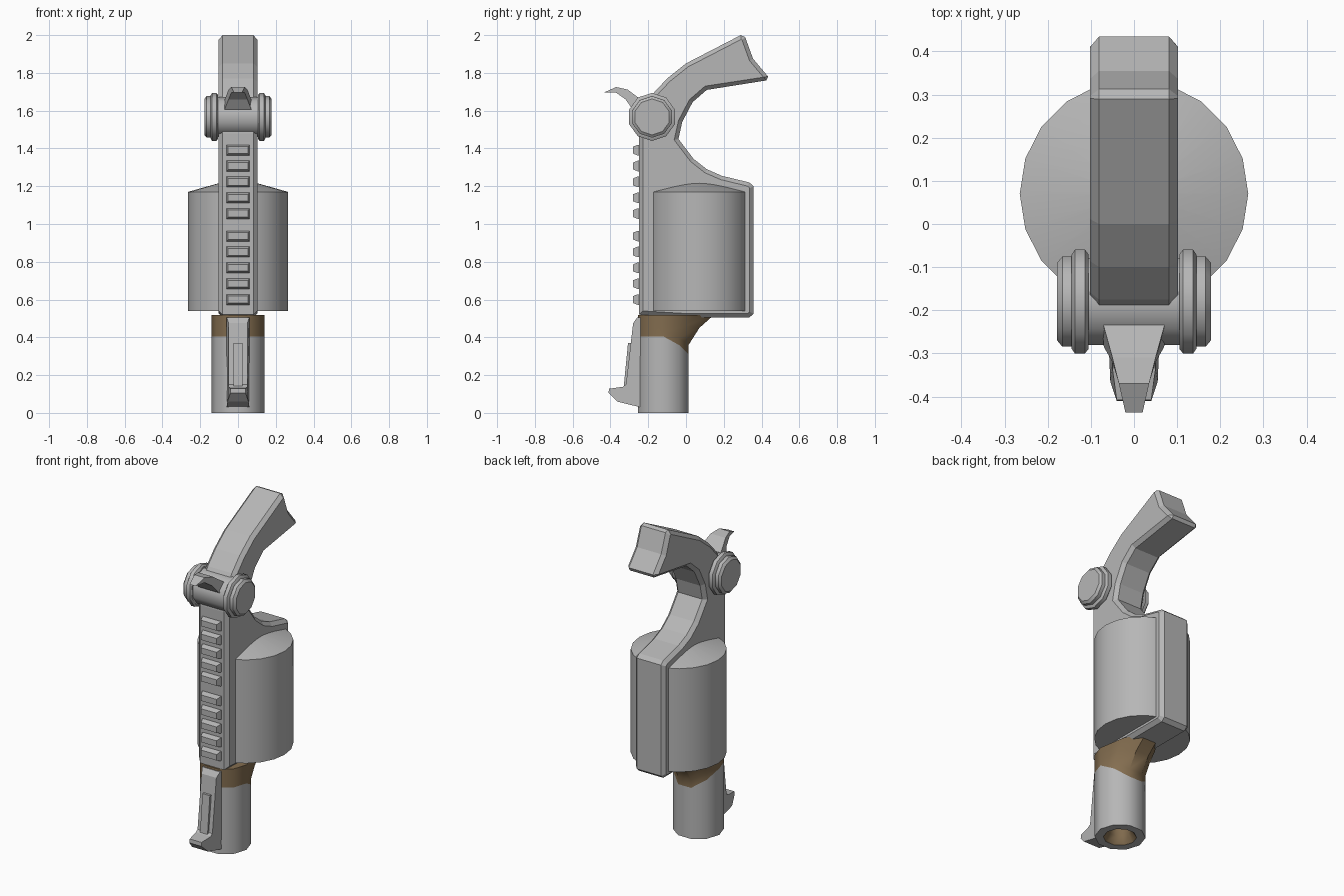
import bpy, bmesh
from math import sin, cos, pi
from mathutils import Vector

if "Cube" in bpy.data.objects:
    bpy.data.objects.remove(bpy.data.objects["Cube"])


def material(name, rgb):
    m = bpy.data.materials.new(name)
    m.use_nodes = True
    m.diffuse_color = (*rgb, 1)
    m.node_tree.nodes["Principled BSDF"].inputs["Base Color"].default_value = (*rgb, 1)
    return m


STEEL = material("steel grey", (0.47, 0.47, 0.47))
BROWN = material("worn brown", (0.23, 0.155, 0.08))


def loft(name, rings, bands=(), bevel=0, smooth=None):
    """Skin a list of equal-sized point rings, cap both ends; bands lists the brown spans."""
    bm = bmesh.new()
    loops = [[bm.verts.new(p) for p in ring] for ring in rings]
    n = len(loops[0])
    caps = [bm.faces.new(loops[0]), bm.faces.new(loops[-1])]
    for i, (a, b) in enumerate(zip(loops, loops[1:])):
        for j in range(n):
            k = (j + 1) % n
            f = bm.faces.new((a[j], a[k], b[k], b[j]))
            f.material_index = int(i in bands)
    if bands:
        for f in caps:
            f.material_index = 1
    bmesh.ops.recalc_face_normals(bm, faces=bm.faces)
    if bevel:
        rim = [e for f in caps for e in f.edges]
        bmesh.ops.bevel(bm, geom=rim, offset=bevel, segments=1,
                        affect='EDGES', clamp_overlap=False)
    mesh = bpy.data.meshes.new(name)
    bm.to_mesh(mesh)
    bm.free()
    mesh.materials.append(STEEL)
    if bands:
        mesh.materials.append(BROWN)
    ob = bpy.data.objects.new(name, mesh)
    bpy.context.collection.objects.link(ob)
    if smooth:
        bpy.ops.object.select_all(action='DESELECT')
        ob.select_set(True)
        bpy.context.view_layer.objects.active = ob
        bpy.ops.object.shade_smooth_by_angle(angle=smooth)
    return ob


def plate(name, outline, bevel=0):
    """Extrude a (y, z, half width) outline across x."""
    return loft(name, [[(s * w, y, z) for y, z, w in outline] for s in (-1, 1)], bevel=bevel)


def circle(n, r, phase=0):
    return [(r * cos(2 * pi * i / n + phase), r * sin(2 * pi * i / n + phase)) for i in range(n)]


# Frame with curved grip, one chamfered slab
frame = [(-0.249, 0.52), (-0.249, 1.48), (-0.235, 1.6), (-0.175, 1.69), (-0.1, 1.77),
         (0.0, 1.85), (0.29, 2.0), (0.313, 1.99), (0.355, 1.875), (0.435, 1.78),
         (0.425, 1.76), (0.11, 1.71), (0.035, 1.645), (-0.02, 1.54), (-0.04, 1.45),
         (0.04, 1.345), (0.11, 1.29), (0.19, 1.255), (0.335, 1.22), (0.358, 1.2),
         (0.358, 0.525), (0.335, 0.505), (0.0, 0.505)]
plate("frame_and_grip", [(y, z, 0.102) for y, z in frame], bevel=0.021)

# Drum with a shallow conical top
drum = [(0.265, 0.54), (0.265, 1.17), (0.005, 1.243)]
loft("drum", [[(x, y + 0.07, z) for x, y in circle(20, r)] for r, z in drum], smooth=0.5)

# Hinge: core tube, stepped collars and end discs, mirrored about x = 0
half = [(0.178, 0.095), (0.166, 0.11), (0.145, 0.11), (0.145, 0.114), (0.137, 0.127),
        (0.114, 0.127), (0.106, 0.116), (0.106, 0.106)]
hinge = half + [(-x, r) for x, r in reversed(half)]
loft("hinge", [[(x, a - 0.18, b + 1.567) for a, b in circle(10, r, pi / 2)]
               for x, r in hinge], smooth=0.65)

# Curved hammer spur, narrowing to its tip
plate("hammer", [(-0.437, 1.695, 0.02), (-0.37, 1.725, 0.035), (-0.31, 1.712, 0.05),
                 (-0.22, 1.645, 0.075), (-0.22, 1.58, 0.075), (-0.285, 1.61, 0.07),
                 (-0.32, 1.66, 0.05), (-0.37, 1.695, 0.035)])

# Two banks of five tapered rail teeth
for bank, low in (("upper", 1.055), ("lower", 0.6)):
    for i in range(5):
        z = low + 0.084 * i
        loft(f"{bank}_rail_tooth_{i + 1}",
             [[(sx * w, y, z + sz * h) for sx, sz in ((-1, -1), (1, -1), (1, 1), (-1, 1))]
              for y, w, h in ((-0.24, 0.062, 0.028), (-0.256, 0.062, 0.028),
                              (-0.281, 0.052, 0.018))])

# Barrel: brown bore, grey tube, brown collar that flares back under the frame
CY, R = -0.12, 0.141


def barrel_ring(r, z, drop=0, flare=0):
    ring = []
    for x, y in circle(10, r):
        back = max(0, y / R)
        ring.append((x, CY + y + flare * back, z - drop * max(0, y - 0.035)))
    return ring


loft("barrel", [barrel_ring(0.06, 0.3), barrel_ring(0.062, 0.04), barrel_ring(0.092, 0),
                barrel_ring(R, 0), barrel_ring(R, 0.405, drop=0.95),
                barrel_ring(R, 0.43, drop=0.7), barrel_ring(R, 0.47, drop=0.2, flare=0.06),
                barrel_ring(R, 0.518, flare=0.14)],
     bands=(0, 1, 4, 5, 6), smooth=0.7)

# Front sight: sloped base with a projecting foot, and a thin raised rib
plate("front_sight", [(-0.22, 0.505, 0.06), (-0.258, 0.505, 0.06), (-0.28, 0.475, 0.05),
                      (-0.318, 0.15, 0.05), (-0.335, 0.138, 0.05), (-0.408, 0.128, 0.04),
                      (-0.41, 0.105, 0.04), (-0.365, 0.06, 0.055), (-0.25, 0.032, 0.06),
                      (-0.22, 0.032, 0.06)])
plate("sight_rib", [(-0.27, 0.37, 0.025), (-0.307, 0.37, 0.025),
                    (-0.33, 0.135, 0.025), (-0.29, 0.135, 0.025)])
